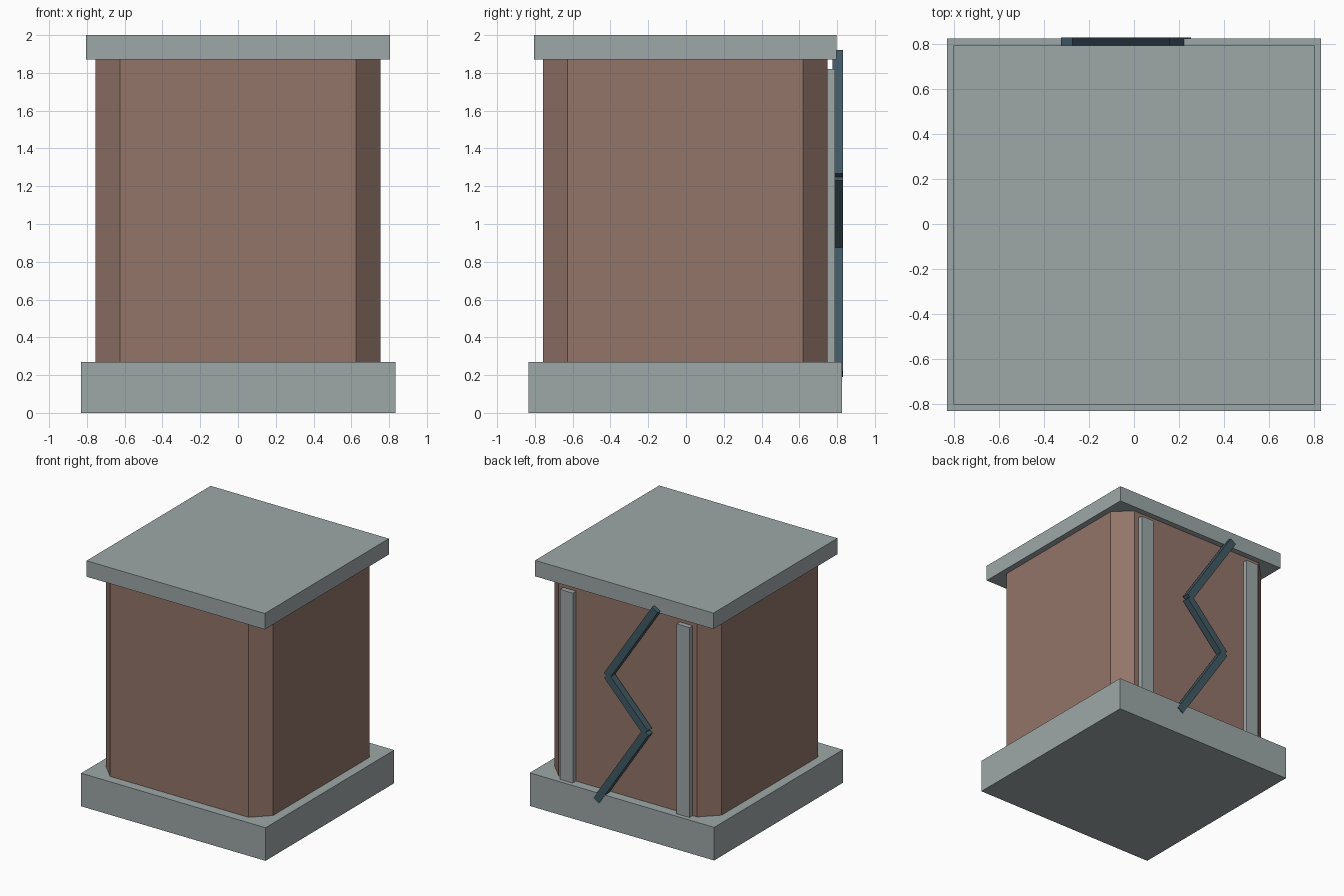
import bpy
import bmesh
import math
from mathutils import Matrix, Vector

if "Cube" in bpy.data.objects:
    bpy.data.objects.remove(bpy.data.objects["Cube"], do_unlink=True)

MID_Y = -0.004  # the stonework sits slightly forward of centre


def material(name, rgb):
    """Flat material from 0-255 display values."""
    linear = [((c / 255 + 0.055) / 1.055) ** 2.4 for c in rgb] + [1.0]
    mat = bpy.data.materials.new(name)
    mat.use_nodes = True
    mat.diffuse_color = linear
    mat.node_tree.nodes["Principled BSDF"].inputs["Base Color"].default_value = linear
    return mat


def box(name, size, centre, mat, tilt=0.0, chamfer=0.0):
    """Box turned about y, with optional chamfered upright edges."""
    bm = bmesh.new()
    bmesh.ops.create_cube(bm, size=1.0)
    bmesh.ops.scale(bm, vec=size, verts=bm.verts)
    if chamfer:
        upright = [e for e in bm.edges
                   if abs(e.verts[0].co.z - e.verts[1].co.z) > 0.1]
        bmesh.ops.bevel(bm, geom=upright, offset=chamfer, segments=1,
                        affect='EDGES')
    bmesh.ops.transform(
        bm, verts=bm.verts,
        matrix=Matrix.Translation(centre) @ Matrix.Rotation(tilt, 4, 'Y'))
    mesh = bpy.data.meshes.new(name)
    bm.to_mesh(mesh)
    bm.free()
    mesh.materials.append(mat)
    obj = bpy.data.objects.new(name, mesh)
    bpy.context.collection.objects.link(obj)
    return obj


stone = material("grey stone", (158, 167, 167))
brick = material("dull brick", (147, 117, 106))
slate = material("dark slate", (65, 89, 100))

# Stacked plinth, chamfered pillar and cap
box("base_slab", (1.665, 1.66, 0.27), (0, MID_Y, 0.135), stone)
box("pillar_body", (1.51, 1.505, 1.60), (0, MID_Y, 1.07), brick, chamfer=0.13)
box("cap_slab", (1.61, 1.60, 0.13), (0, MID_Y, 1.935), stone)

# Upright strips on the back
for side, label in ((1, "left"), (-1, "right")):
    box(f"{label}_back_strip", (0.115, 0.09, 1.55),
        (side * 0.527, 0.745, 1.045), stone)

# Zigzag crack made of straight bars
crack = [Vector(p) for p in ((-0.30, 1.904), (0.135, 1.25),
                             (-0.215, 0.88), (0.23, 0.206))]
for i, (a, b) in enumerate(zip(crack, crack[1:])):
    run, mid = b - a, (a + b) / 2
    box(f"crack_bar_{i + 1}", (0.06, 0.057, run.length),
        (mid.x, 0.8035, mid.y), slate, tilt=math.atan2(run.x, run.y))
